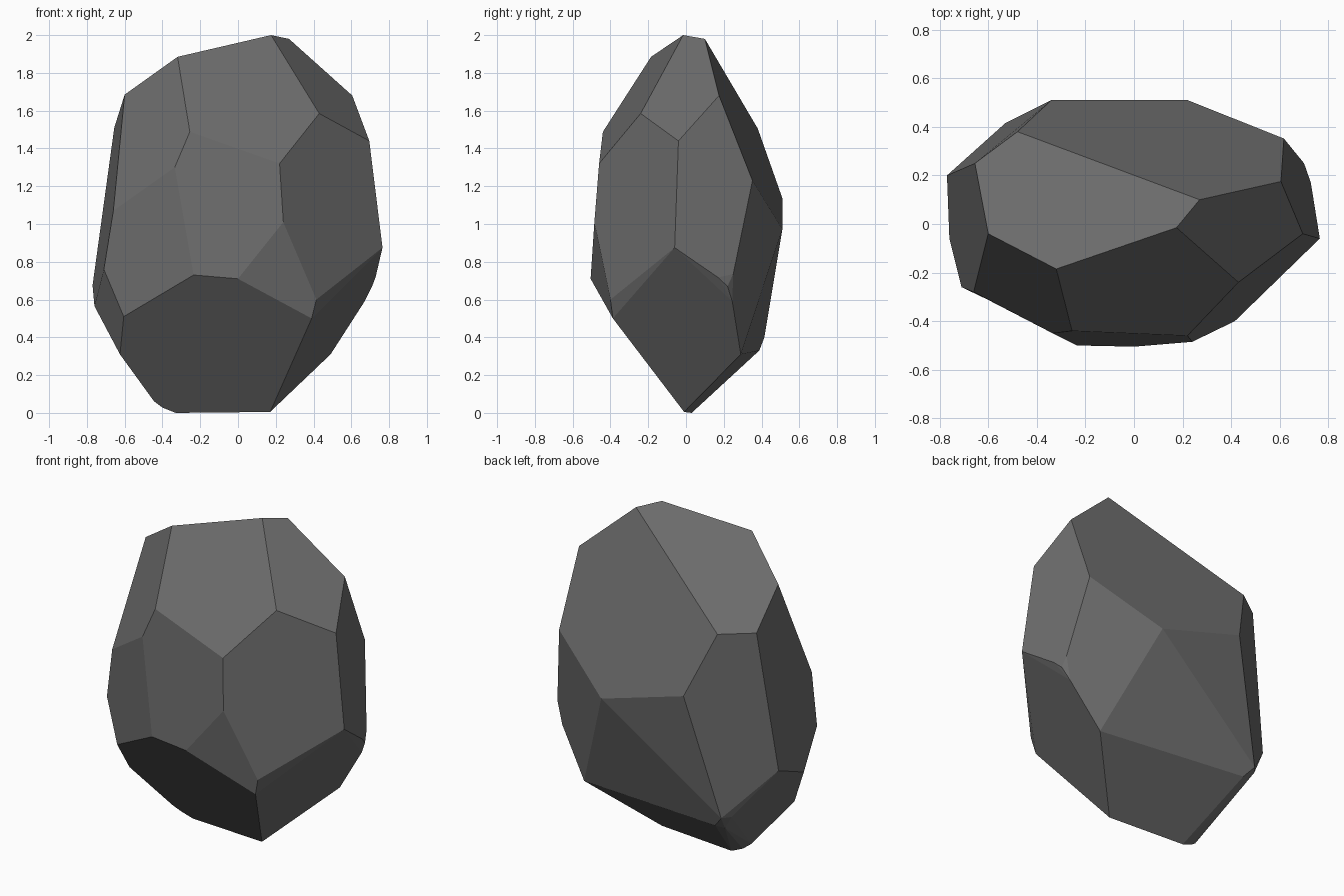
import bpy, bmesh, math

# Corner points of the faceted stone, ring by ring from the top down
crown = [(.175, -.015, 2.0), (.27, .10, 1.98), (.605, .175, 1.68), (.695, -.04, 1.44),
         (.43, -.24, 1.585), (-.32, -.185, 1.885), (-.60, -.04, 1.685),
         (-.655, .25, 1.51), (-.48, .38, 1.505)]
upper_belt = [(-.255, -.44, 1.488), (.22, -.46, 1.32), (-.335, -.45, 1.30), (-.66, -.28, 1.07),
              (.24, -.485, 1.01), (.617, .352, 1.23), (-.34, .51, 1.137), (.22, .51, .972)]
lower_belt = [(.765, -.06, .875), (-.235, -.50, .73), (0, -.505, .71), (.415, -.40, .60),
              (.39, -.387, .50), (-.605, -.31, .51), (-.71, -.26, .76), (-.76, -.06, .565),
              (-.77, .20, .675), (.70, .25, .735), (.728, .17, .717), (.71, .22, .67),
              (.67, .245, .59)]
base = [(-.53, .415, .40), (-.47, .388, .33), (-.567, .367, .40), (-.51, .35, .31),
        (.49, .29, .31), (-.625, -.162, .31), (-.445, 0, .062), (-.40, .02, .028),
        (-.33, .03, 0), (.17, -.01, .005)]

# Wrap the corners in a convex shell and merge triangles into flat facets
bm = bmesh.new()
for p in crown + upper_belt + lower_belt + base:
    bm.verts.new(p)
hull = bmesh.ops.convex_hull(bm, input=bm.verts[:])
loose = {v for v in hull["geom_interior"] + hull["geom_unused"]
         if isinstance(v, bmesh.types.BMVert)}
bmesh.ops.delete(bm, geom=list(loose), context='VERTS')
bmesh.ops.dissolve_limit(bm, angle_limit=math.radians(4), verts=bm.verts[:], edges=bm.edges[:])
bmesh.ops.recalc_face_normals(bm, faces=bm.faces[:])
mesh = bpy.data.meshes.new("stone")
bm.to_mesh(mesh)
bm.free()

# Single dark grey stone colour
grey = bpy.data.materials.new("stone grey")
grey.diffuse_color = (.15, .15, .15, 1)
mesh.materials.append(grey)
stone = bpy.data.objects.new("stone", mesh)
bpy.context.collection.objects.link(stone)
